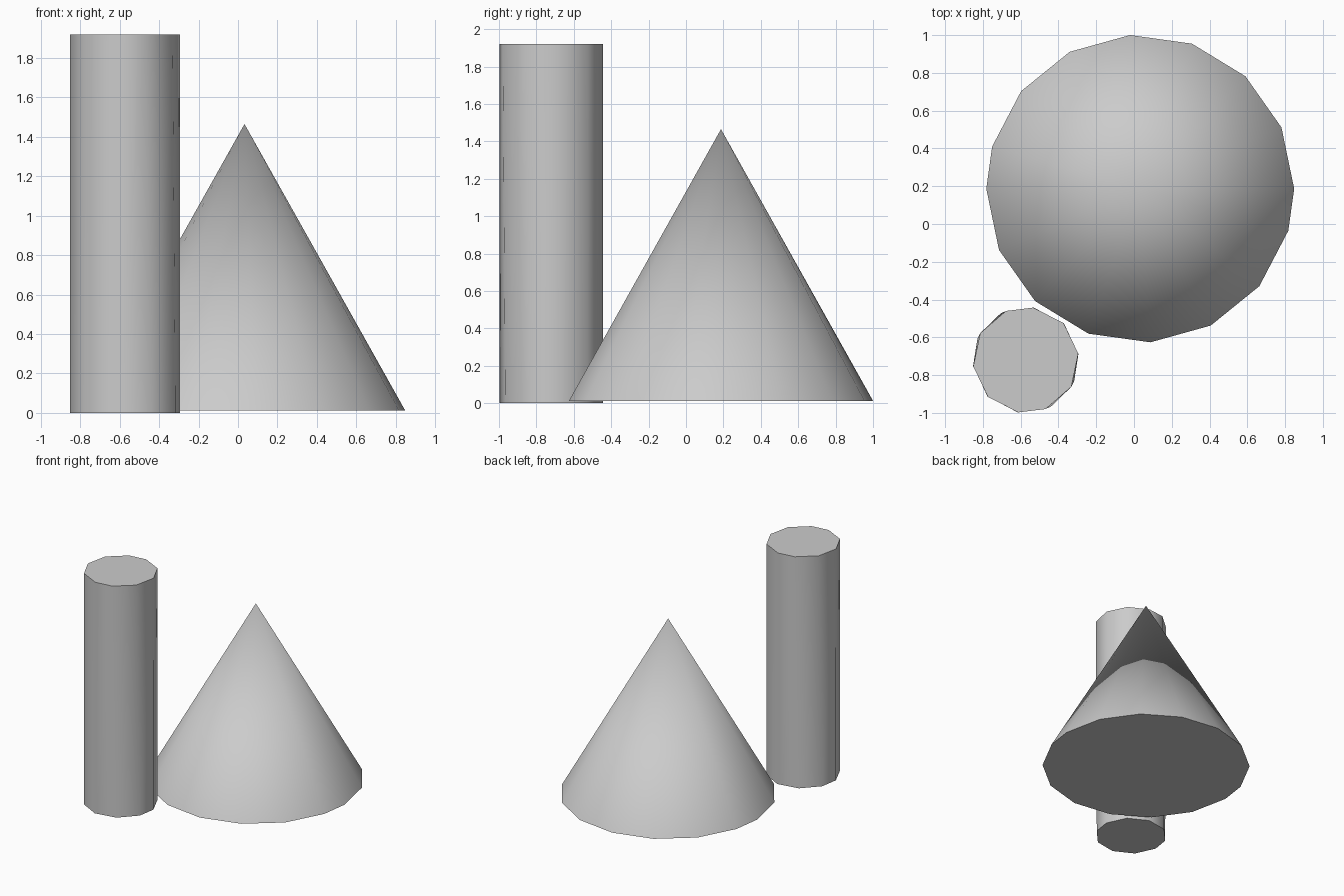
import bpy, bmesh
from math import radians, sin, cos

if "Cube" in bpy.data.objects:
    bpy.data.objects.remove(bpy.data.objects["Cube"])


def ring_angles(start, step, count):
    """Half a turn of evenly stepped angles, ending in one short step, then repeated."""
    half = [start + i * step for i in range(count)]
    return half + [a + 180 for a in half]


def ring(bm, centre, radius, z, angles):
    return [bm.verts.new((centre[0] + radius * cos(radians(a)),
                          centre[1] + radius * sin(radians(a)), z)) for a in angles]


def finish(name, bm):
    bmesh.ops.recalc_face_normals(bm, faces=bm.faces[:])
    mesh = bpy.data.meshes.new(name)
    bm.to_mesh(mesh)
    bm.free()
    obj = bpy.data.objects.new(name, mesh)
    bpy.context.collection.objects.link(obj)
    bpy.ops.object.select_all(action='DESELECT')
    obj.select_set(True)
    bpy.context.view_layer.objects.active = obj
    bpy.ops.object.shade_smooth_by_angle(angle=radians(50))


# Cone: 16 sides with a closed base
bm = bmesh.new()
centre = (0.033, 0.187)
base = ring(bm, centre, 0.815, 0.012, ring_angles(0, 23.45, 8))
apex = bm.verts.new((*centre, 1.465))
bm.faces.new(base)
for i, v in enumerate(base):
    bm.faces.new((v, base[(i + 1) % len(base)], apex))
finish("cone", bm)

# Column: 10 sides, the short side sits differently on the top and bottom rims
bm = bmesh.new()
centre = (-0.573, -0.72)
bottom = ring(bm, centre, 0.28, 0.0, ring_angles(6, 37.5, 5))
top = ring(bm, centre, 0.28, 1.92, sorted(a % 360 for a in ring_angles(112, 37.5, 5)))
bm.faces.new(bottom)
bm.faces.new(top)
for i in range(10):
    j = (i + 1) % 10
    bm.faces.new((bottom[i], bottom[j], top[j], top[i]))
finish("column", bm)
